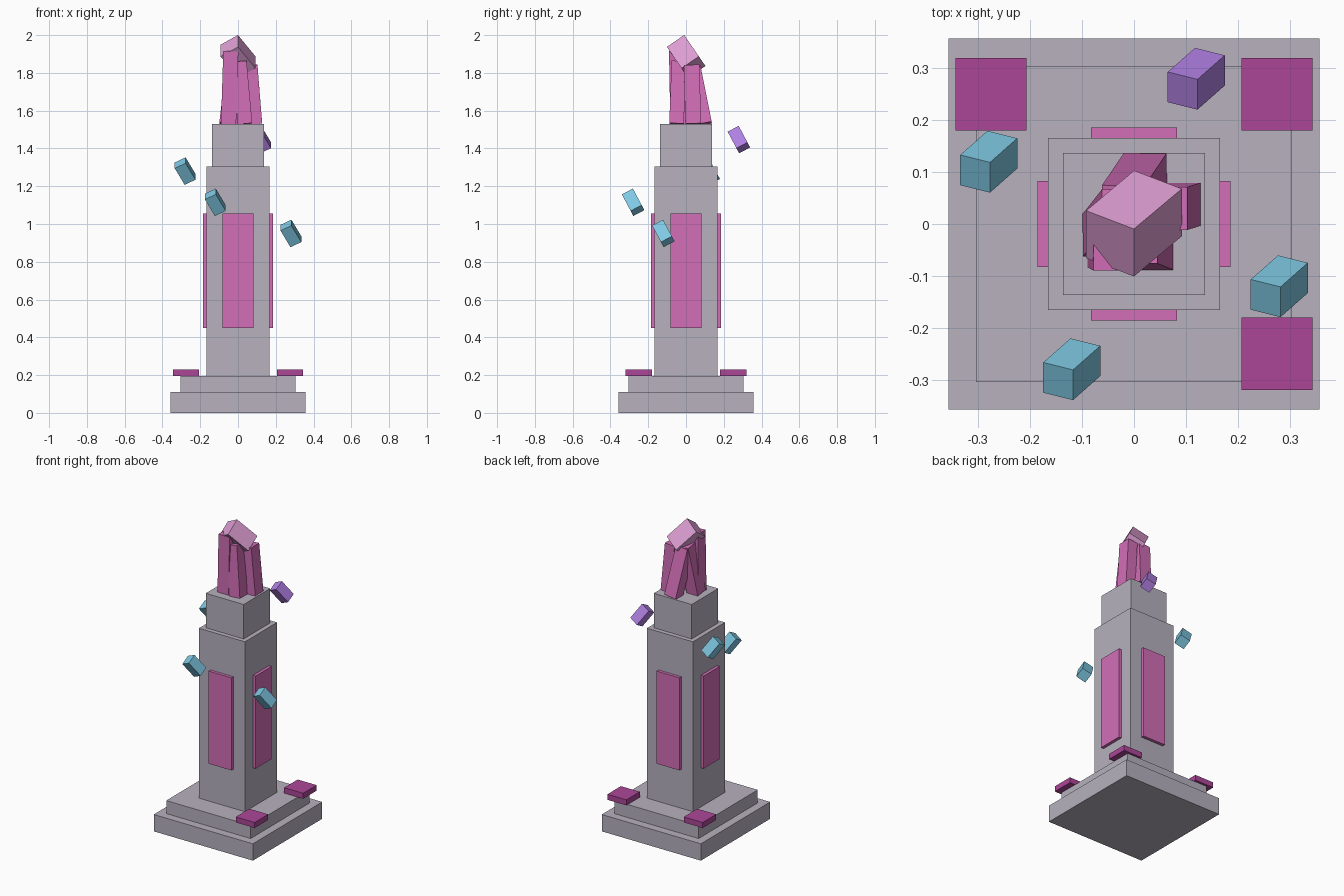
import bpy, bmesh, math
from mathutils import Matrix, Vector

if "Cube" in bpy.data.objects:
    bpy.data.objects.remove(bpy.data.objects["Cube"])


def material(name, rgb):
    # sRGB 0-255 to linear
    lin = [((c / 255 + 0.055) / 1.055) ** 2.4 for c in rgb]
    m = bpy.data.materials.new(name)
    m.diffuse_color = (*lin, 1)
    m.use_nodes = True
    m.node_tree.nodes["Principled BSDF"].inputs["Base Color"].default_value = m.diffuse_color
    return m


STONE = material("grey_stone", (183, 177, 190))
PINK = material("pink_crystal", (210, 110, 183))
PALE = material("pale_pink_crystal", (222, 158, 211))
MAGENTA = material("magenta_plate", (172, 70, 152))
TEAL = material("teal_crystal", (126, 200, 227))
PURPLE = material("purple_crystal", (176, 128, 226))


def box(name, size, centre, mat, rot=Matrix.Identity(4)):
    bm = bmesh.new()
    bmesh.ops.create_cube(bm, size=1)
    bm.transform(rot @ Matrix.Diagonal((*size, 1)))
    me = bpy.data.meshes.new(name)
    bm.to_mesh(me)
    bm.free()
    me.materials.append(mat)
    ob = bpy.data.objects.new(name, me)
    ob.location = centre
    bpy.context.collection.objects.link(ob)
    return ob


def tilt(rx, ry):
    return (Matrix.Rotation(math.radians(rx), 4, 'X')
            @ Matrix.Rotation(math.radians(ry), 4, 'Y'))


# Stepped stone pillar: name, half width, bottom, top
for name, h, z0, z1 in (("base_step", 0.358, 0, 0.11),
                        ("upper_step", 0.305, 0.11, 0.195),
                        ("shaft", 0.166, 0.195, 1.305),
                        ("capital", 0.137, 1.305, 1.53)):
    box(name, (2 * h, 2 * h, z1 - z0), (0, 0, (z0 + z1) / 2), STONE)

# Raised panel on each shaft side
for i in range(4):
    r = Matrix.Rotation(i * math.pi / 2, 4, 'Z')
    box(f"side_panel_{i + 1}", (0.165, 0.04, 0.605),
        r @ Vector((0, -0.166, 0.7525)), PINK, r)

# Corner plates (front left corner has none)
for i, (sx, sy) in enumerate(((-1, 1), (1, 1), (1, -1))):
    box(f"corner_plate_{i + 1}", (0.137, 0.139, 0.036),
        (sx * 0.276, sy * 0.25, 0.213), MAGENTA)

# Floating crystals spiralling round the shaft
for i, (x, y, z, mat) in enumerate(((0.28, -0.12, 0.95, TEAL),
                                    (-0.12, -0.28, 1.115, TEAL),
                                    (-0.28, 0.12, 1.28, TEAL),
                                    (0.12, 0.28, 1.447, PURPLE))):
    box(f"floating_crystal_{i + 1}", (0.065, 0.066, 0.112), (x, y, z), mat,
        tilt(28, -28))

# Leaning shards on the capital: bottom centre, top centre, cross-section
SHARDS = (((0.093, 0.038, 1.53), (0.068, 0.03, 1.84), (0.07, 0.083)),
          ((0.022, 0.097, 1.53), (-0.02, 0.035, 1.84), (0.083, 0.08)),
          ((-0.059, -0.022, 1.53), (-0.022, 0.025, 1.85), (0.08, 0.083)),
          ((-0.05, -0.043, 1.53), (-0.038, -0.05, 1.915), (0.08, 0.08)),
          ((0.037, -0.05, 1.53), (0.007, -0.038, 1.86), (0.077, 0.077)))
for i, (a, b, s) in enumerate(SHARDS):
    a, b = Vector(a), Vector(b)
    rot = Vector((0, 0, 1)).rotation_difference(b - a).to_matrix().to_4x4()
    box(f"shard_{i + 1}", (*s, (b - a).length), (a + b) / 2, PINK, rot)

# Pale crystal on the tip
box("tip_crystal", (0.111, 0.111, 0.165), (0, 0.001, 1.887), PALE, tilt(34.5, -34))
